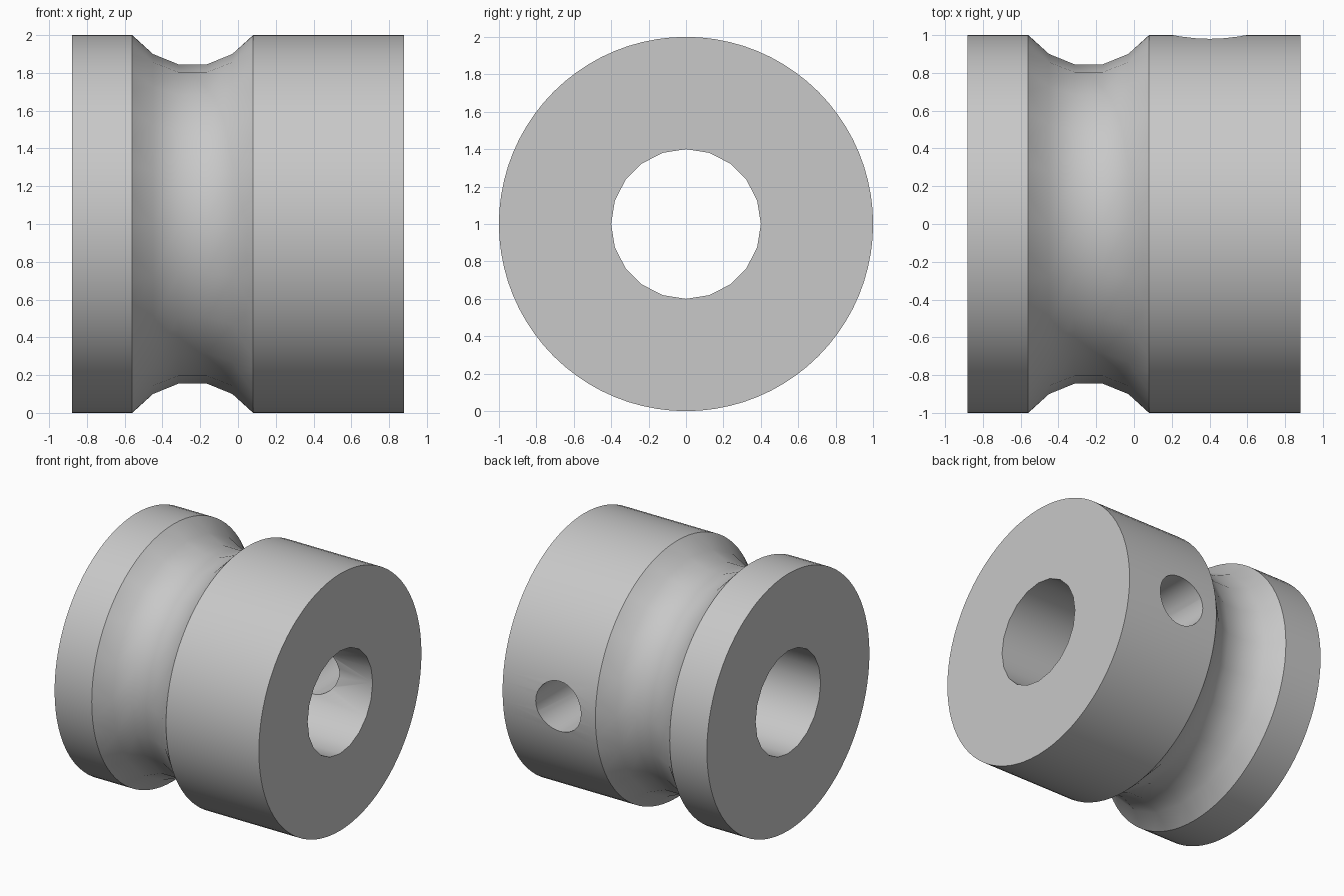
import bpy, bmesh, math

if "Cube" in bpy.data.objects:
    bpy.data.objects.remove(bpy.data.objects["Cube"], do_unlink=True)

FINE, COARSE = 80, 20      # sides of the rims; sides of the bore and groove
GROOVE_X = -0.24

metal = bpy.data.materials.new("plain grey")
metal.use_nodes = True
metal.diffuse_color = (0.58, 0.58, 0.58, 1)
metal.node_tree.nodes["Principled BSDF"].inputs["Base Color"].default_value = metal.diffuse_color


def ring(bm, x, radius, sides):
    """Circle of vertices around the x axis."""
    return [bm.verts.new((x, radius * math.sin(math.tau * i / sides),
                          1 + radius * math.cos(math.tau * i / sides)))
            for i in range(sides)]


def bridge(bm, a, b):
    """Join two rings; a finer ring is fanned onto the coarser one."""
    if len(a) > len(b):
        a, b = b, a
    n, m = len(a), len(b)
    step = m // n
    half = step // 2
    for i in range(n):
        nxt = a[(i + 1) % n]
        if step == 1:
            bm.faces.new((a[i], nxt, b[(i + 1) % m], b[i]))
            continue
        for j in range(i * step - half, i * step + half):
            bm.faces.new((a[i], b[j % m], b[(j + 1) % m]))
        bm.faces.new((a[i], b[(i * step + half) % m], nxt))


# Grooved pulley: a closed profile of rings around the bore
profile = [(-0.88, 0.4, COARSE), (-0.88, 1, FINE)]
profile += [(GROOVE_X - 0.32, 1, FINE)]
profile += [(GROOVE_X + dx, r, COARSE) for dx, r in
            ((-0.21, 0.9), (-0.075, 0.845), (0.075, 0.845), (0.21, 0.9))]
profile += [(GROOVE_X + 0.32, 1, FINE), (0.88, 1, FINE), (0.88, 0.4, COARSE)]

bm = bmesh.new()
rings = [ring(bm, *p) for p in profile]
for a, b in zip(rings, rings[1:] + rings[:1]):
    bridge(bm, a, b)
bmesh.ops.recalc_face_normals(bm, faces=bm.faces)
mesh = bpy.data.meshes.new("grooved_pulley")
bm.to_mesh(mesh)
bm.free()
mesh.materials.append(metal)
pulley = bpy.data.objects.new("grooved_pulley", mesh)
bpy.context.collection.objects.link(pulley)

# Set screw hole from the back into the bore
bpy.ops.mesh.primitive_cylinder_add(vertices=32, radius=0.195, depth=1.1,
                                    location=(0.4, 0.75, 1),
                                    rotation=(math.pi / 2, 0, 0))
cutter = bpy.context.object
cutter.name = "screw_hole_cutter"
cutter.hide_render = True
cutter.data.materials.append(metal)

cut = pulley.modifiers.new("screw_hole", 'BOOLEAN')
cut.operation = 'DIFFERENCE'
cut.solver = 'EXACT'
cut.object = cutter

bpy.ops.object.select_all(action='DESELECT')
pulley.select_set(True)
bpy.context.view_layer.objects.active = pulley
bpy.ops.object.modifier_apply(modifier=cut.name)
bpy.data.objects.remove(cutter, do_unlink=True)
bpy.ops.object.shade_smooth_by_angle(angle=math.radians(35))
